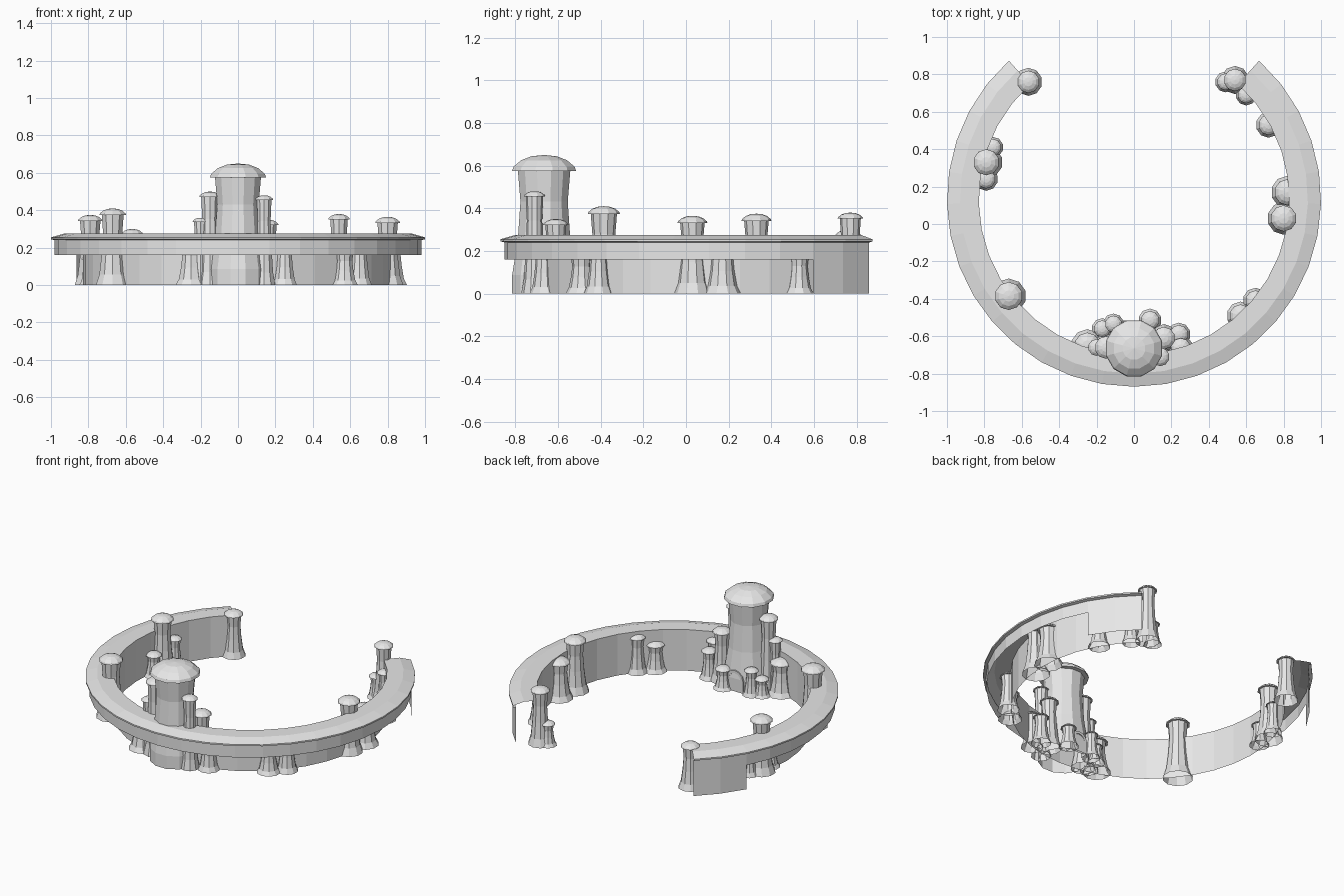
import bpy, bmesh
from math import sin, cos, pi, radians

if "Cube" in bpy.data.objects:
    bpy.data.objects.remove(bpy.data.objects["Cube"])

stone = bpy.data.materials.new("light_stone")
stone.use_nodes = True
stone.diffuse_color = (0.8, 0.8, 0.8, 1)
stone.node_tree.nodes["Principled BSDF"].inputs["Base Color"].default_value = (0.8, 0.8, 0.8, 1)


def finish(bm, name):
    mesh = bpy.data.meshes.new(name)
    bm.to_mesh(mesh)
    bm.free()
    mesh.materials.append(stone)
    obj = bpy.data.objects.new(name, mesh)
    bpy.context.collection.objects.link(obj)
    return obj


def sweep(name, profile, angles, center, closed=False):
    """Turn an (r, z) profile about a vertical axis through the given angles."""
    bm = bmesh.new()
    rings = [[bm.verts.new((center[0] + r * cos(a), center[1] + r * sin(a), z))
              for r, z in profile] for a in angles]
    pairs = list(zip(rings, rings[1:]))
    if closed:
        pairs.append((rings[-1], rings[0]))
    for a, b in pairs:
        for i in range(len(profile) - 1):
            bm.faces.new((a[i], b[i], b[i + 1], a[i + 1]))
    bmesh.ops.remove_doubles(bm, verts=bm.verts, dist=1e-5)
    return finish(bm, name)


# Open ring wall: inner face, flat walk, sloped rim, lip and outer skirt
RING = (0, 0.13)
STEPS = 28
step = radians(276) / STEPS
wall_angles = [radians(-228) + i * step for i in range(STEPS + 1)]
wall_profile = [(0.98, 0.16), (0.98, 0.24), (1.0, 0.245), (1.0, 0.255),
                (0.93, 0.275), (0.83, 0.275), (0.83, 0)]
sweep("ring_wall", wall_profile, wall_angles, RING)

# Full-height outer panels at both ends of the wall
for name, part in (("right_end_panel", wall_angles[:3]), ("left_end_panel", wall_angles[-3:])):
    sweep(name, [(0.98, 0), (0.98, 0.16)], part, RING)


def tower(name, x, y, r, top, base=1.25, waist=0.72, sides=10):
    """Flared round tower with an overhanging domed roof."""
    eave = top - 0.48 * r
    profile = [(base * r, 0), (1.0 * r, 0.15 * eave), (0.82 * r, 0.45 * eave),
               (waist * r, 0.75 * eave), (0.82 * r, eave), (r, eave),
               (0.96 * r, eave + 0.12 * r), (0.72 * r, eave + 0.32 * r),
               (0.4 * r, eave + 0.44 * r), (0, top)]
    turns = [2 * pi * (i + 0.5) / sides for i in range(sides)]
    return sweep(name, profile, turns, (x, y), closed=True)


tower("great_tower", 0, -0.665, 0.155, 0.65, base=1.0, waist=0.74, sides=12)

# Towers along the wall and clustered around the great tower: x, y, radius, top
groups = {
    "wall_tower": [(-0.565, 0.76, 0.06, 0.30), (0.54, 0.77, 0.06, 0.38),
                   (-0.79, 0.33, 0.07, 0.375), (-0.67, -0.385, 0.075, 0.41),
                   (0.8, 0.03, 0.07, 0.365)],
    "low_tower": [(0.49, 0.76, 0.045, 0.16), (0.6, 0.69, 0.045, 0.24), (0.72, 0.53, 0.055, 0.2),
                  (0.82, 0.17, 0.07, 0.27), (0.65, -0.41, 0.055, 0.255),
                  (0.57, -0.49, 0.06, 0.2), (-0.755, 0.41, 0.045, 0.21),
                  (-0.79, 0.24, 0.05, 0.16)],
    "cluster_tower": [(-0.15, -0.66, 0.06, 0.5), (0.14, -0.71, 0.05, 0.48),
                      (-0.2, -0.66, 0.045, 0.36), (0.16, -0.61, 0.06, 0.35),
                      (-0.25, -0.65, 0.07, 0.24), (-0.17, -0.56, 0.045, 0.13),
                      (-0.11, -0.535, 0.045, 0.18), (0.085, -0.515, 0.05, 0.15),
                      (0.24, -0.59, 0.05, 0.2), (0.25, -0.665, 0.055, 0.24)],
}
for name, spots in groups.items():
    for i, spot in enumerate(spots, 1):
        tower(f"{name}_{i}", *spot)

# Arched door frame on the courtyard side of the great tower
bm = bmesh.new()
outer, inner = 0.06, 0.042
arch = [(cos(pi * i / 6), sin(pi * i / 6)) for i in range(7)]


def outline(radius, y):
    points = [(radius, 0)] + [(radius * c, 0.08 + radius * s) for c, s in arch] + [(-radius, 0)]
    return [bm.verts.new((px, y, pz)) for px, pz in points]


loops = [outline(outer, -0.57), outline(outer, -0.515), outline(inner, -0.515), outline(inner, -0.53)]
for a, b in zip(loops, loops[1:]):
    for i in range(len(a) - 1):
        bm.faces.new((a[i], a[i + 1], b[i + 1], b[i]))
bm.faces.new(loops[-1])
bmesh.ops.recalc_face_normals(bm, faces=bm.faces)
finish(bm, "great_tower_door")
